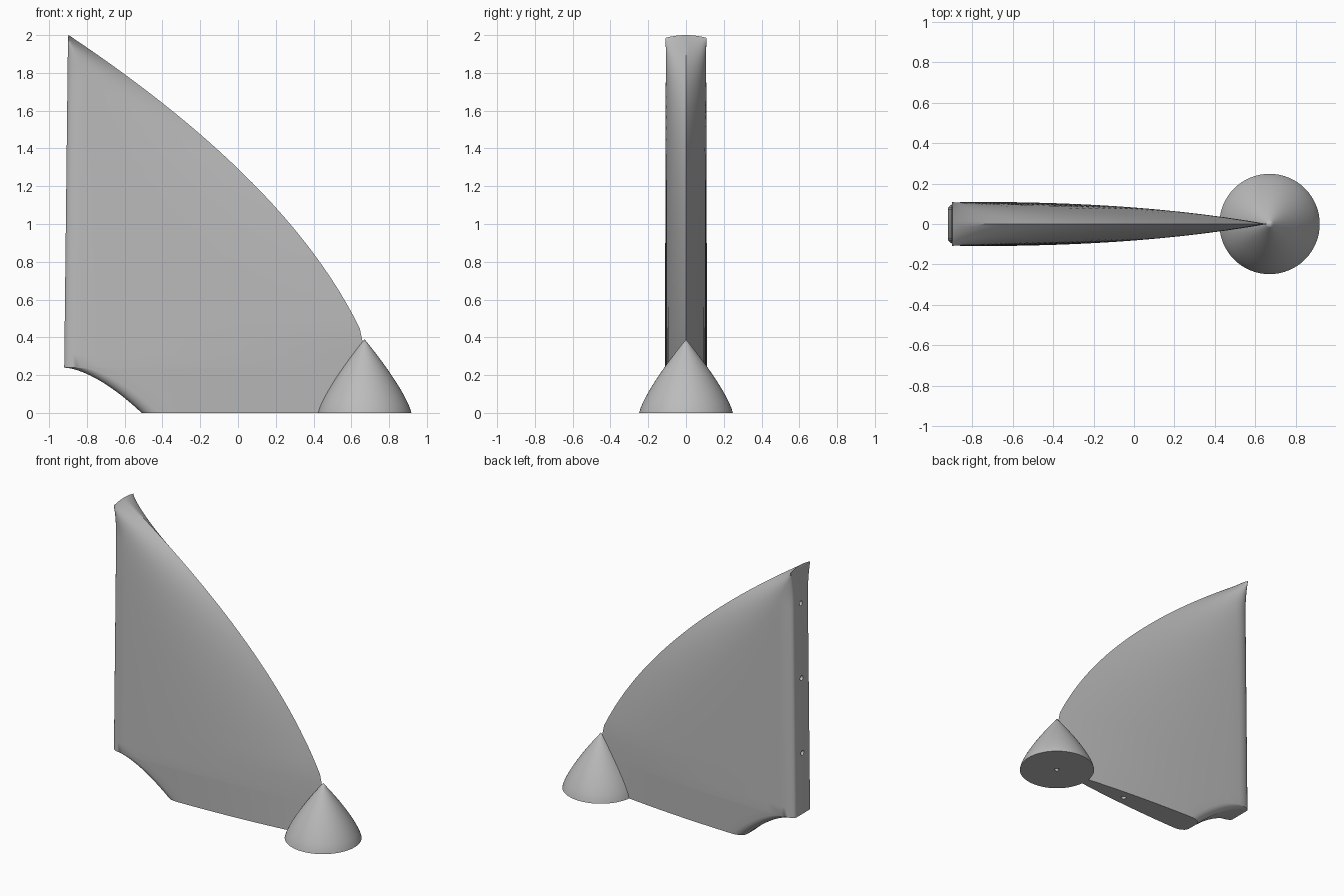
import bpy, bmesh, math
from mathutils import Matrix, Vector

cube = bpy.data.objects.get("Cube")
if cube:
    bpy.data.objects.remove(cube, do_unlink=True)

grey = bpy.data.materials.new("plain grey")
grey.use_nodes = True
grey.diffuse_color = (0.5, 0.5, 0.5, 1)
grey.node_tree.nodes["Principled BSDF"].inputs["Base Color"].default_value = grey.diffuse_color

HALF, KNEE, TOP = 0.11, 0.24, 2.0


def make_object(name, bm):
    bmesh.ops.recalc_face_normals(bm, faces=bm.faces)
    mesh = bpy.data.meshes.new(name)
    bm.to_mesh(mesh)
    bm.free()
    obj = bpy.data.objects.new(name, mesh)
    bpy.context.collection.objects.link(obj)
    mesh.materials.append(grey)
    return obj


def drill(obj, holes):
    """Cut round screw holes given as (position, axis)."""
    bm = bmesh.new()
    for pos, axis in holes:
        turn = Vector((0, 0, 1)).rotation_difference(Vector(axis)).to_matrix().to_4x4()
        bmesh.ops.create_cone(bm, cap_ends=True, segments=20, radius1=0.017, radius2=0.017,
                              depth=0.24, matrix=Matrix.Translation(pos) @ turn)
    cutter = make_object("hole_cutter", bm)
    cutter.hide_render = True
    mod = obj.modifiers.new("holes", 'BOOLEAN')
    mod.object, mod.solver = cutter, 'EXACT'
    bpy.context.view_layer.objects.active = obj
    bpy.ops.object.modifier_apply(modifier=mod.name)
    bpy.data.objects.remove(cutter, do_unlink=True)


def smooth(obj, angle):
    bpy.ops.object.select_all(action='DESELECT')
    obj.select_set(True)
    bpy.context.view_layer.objects.active = obj
    bpy.ops.object.shade_smooth_by_angle(angle=math.radians(angle))


def fin_section(z):
    """Half outline of the fin at height z, from the rear face to the leading edge."""
    root = -0.92 + 0.02 * max(z - KNEE, 0) / (TOP - KNEE)
    w = TOP - z
    front = min(-0.9 + 1.499 * w - 0.326 * w * w + 0.003, 0.648 + max(0.435 - z, 0) * 0.2, 0.66)
    # Concave scoop under the rear corner
    back = root + 0.41 * max(1 - z / KNEE, 0) ** 0.625
    chord = front - back
    reach = 0.09 * min(1, chord / 0.3)
    steps = [reach * (1 - math.cos(i * math.pi / 12)) for i in range(7)]
    steps += [reach + (chord - reach) * i / 14 for i in range(1, 15)]
    # The rear edges are rounded, and spread to full width at the tip
    rear = 0.68 + 0.32 * max(0, (z - 1.75) / 0.25) ** 2
    if z < KNEE:
        rear -= 0.25 * (1 - z / KNEE)
    thin = 1 - 0.12 * max(1 - z / KNEE, 0)
    points = []
    for d in steps:
        x = back + d
        u = min(1, (x - root) / (front - root))
        k = max(0, 1 - d / reach)
        y = HALF * thin * (1 - u ** 2.5) * (rear + (1 - rear) * math.sqrt(1 - k * k))
        dip = 0.015 * (y / HALF) ** 2 * max(0, (z - 1.9) / 0.1)
        points.append((x, y, z - dip))
    return points


# Fin: stacked sections mirrored across the middle plane
heights = [KNEE * (1 - (1 - i / 12) ** 1.6) for i in range(13)]
heights += [KNEE + (TOP - KNEE) * math.sin(i / 40 * math.pi / 2) for i in range(1, 41)]
bm = bmesh.new()
rings = []
for z in heights:
    half = fin_section(z)
    ring = half + [(x, -y, h) for x, y, h in reversed(half[:-1])]
    rings.append([bm.verts.new(p) for p in ring])
for low, high in zip(rings, rings[1:]):
    for i in range(len(low)):
        j = (i + 1) % len(low)
        bm.faces.new((low[i], low[j], high[j], high[i]))
bm.faces.new(rings[0])
bm.faces.new(rings[-1])
fin = make_object("fin", bm)
holes = [((-0.91, 0, z), (1, 0, 0)) for z in (0.67, 1.2, 1.73)]
drill(fin, holes + [((0.09, 0, 0), (0, 0, 1))])
smooth(fin, 30)

# Pointed pod: a curved profile spun about the upright axis
profile = [(0.248 * (1 - t ** 1.28), 0.39 * t) for t in [i / 16 for i in range(17)]]
bm = bmesh.new()
tip = bm.verts.new((0.67, 0, 0.39))
SIDES = 64
rows = []
for r, z in profile[:-1]:
    rows.append([bm.verts.new((0.67 + r * math.cos(a), r * math.sin(a), z))
                 for a in [2 * math.pi * i / SIDES for i in range(SIDES)]])
for i in range(SIDES):
    j = (i + 1) % SIDES
    for low, high in zip(rows, rows[1:]):
        bm.faces.new((low[i], low[j], high[j], high[i]))
    bm.faces.new((rows[-1][i], rows[-1][j], tip))
bm.faces.new(rows[0])
pod = make_object("pointed_pod", bm)
drill(pod, [((0.67, 0, 0), (0, 0, 1))])
smooth(pod, 30)
